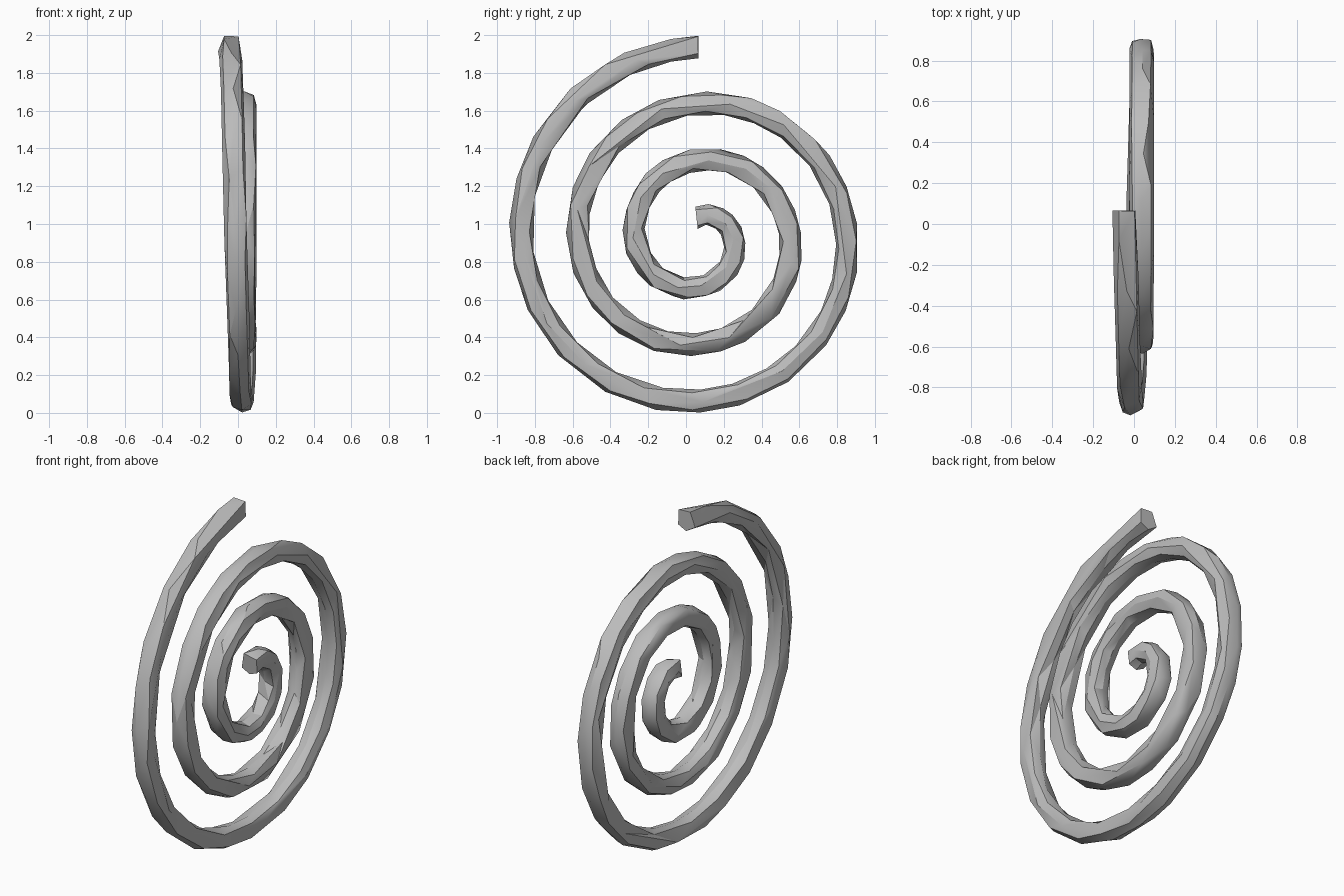
import bpy, bmesh, math, random
from mathutils import Vector

if "Cube" in bpy.data.objects:
    bpy.data.objects.remove(bpy.data.objects["Cube"])

random.seed(4)
TURNS, STEPS, PITCH = 3.0, 40, 0.30
CENTRE_Y, CENTRE_Z, START_R = 0.065, 0.926, 0.112
SIDES, HALF = 12, 0.058

grey = bpy.data.materials.new("plain grey")
grey.use_nodes = True
grey.diffuse_color = (0.5, 0.5, 0.5, 1)
grey.node_tree.nodes["Principled BSDF"].inputs["Base Color"].default_value = (0.5, 0.5, 0.5, 1)


def frame(t):
    """Centre and outward direction of the coil after t turns from the inner tip."""
    angle = math.pi / 2 - t * math.tau
    out = Vector((0, math.cos(angle), math.sin(angle)))
    lean = 0.037 - 0.137 * max(0, t - 2.4)
    return Vector((lean, CENTRE_Y, CENTRE_Z)) + out * (START_R + PITCH * t), out


def section(a):
    """Rounded square cross-section point."""
    c, s = math.cos(a), math.sin(a)
    k = HALF / (abs(c) ** 3 + abs(s) ** 3) ** (1 / 3)
    return c * k, s * k


# Coil: sweep the rounded section along the spiral with a hand-worked wobble
bm = bmesh.new()
rings = []
count = int(TURNS * STEPS)
for i in range(count + 1):
    t = -0.015 + (TURNS + 0.015) * i / count
    centre, out = frame(t)
    ring = []
    for j in range(SIDES):
        u, v = section(math.tau * (j + 0.5) / SIDES)
        grow = 1 + random.uniform(-0.05, 0.03)
        ring.append(bm.verts.new(centre + out * u * grow + Vector((v * grow, 0, 0))))
    rings.append(ring)
for a, b in zip(rings, rings[1:]):
    for j in range(SIDES):
        k = (j + 1) % SIDES
        bm.faces.new((a[j], a[k], b[k], b[j]))
bm.faces.new(rings[0])
bm.faces.new(rings[-1])
bmesh.ops.recalc_face_normals(bm, faces=bm.faces)

mesh = bpy.data.meshes.new("spiral_coil")
bm.to_mesh(mesh)
bm.free()
coil = bpy.data.objects.new("spiral_coil", mesh)
bpy.context.collection.objects.link(coil)
mesh.materials.append(grey)

# Reduce to irregular faceted triangles, then keep only the hard edges
bpy.context.view_layer.objects.active = coil
coil.select_set(True)
reduce = coil.modifiers.new("facets", "DECIMATE")
reduce.ratio = 0.25
bpy.ops.object.modifier_apply(modifier=reduce.name)
bpy.ops.object.shade_smooth_by_angle(angle=math.radians(30))
